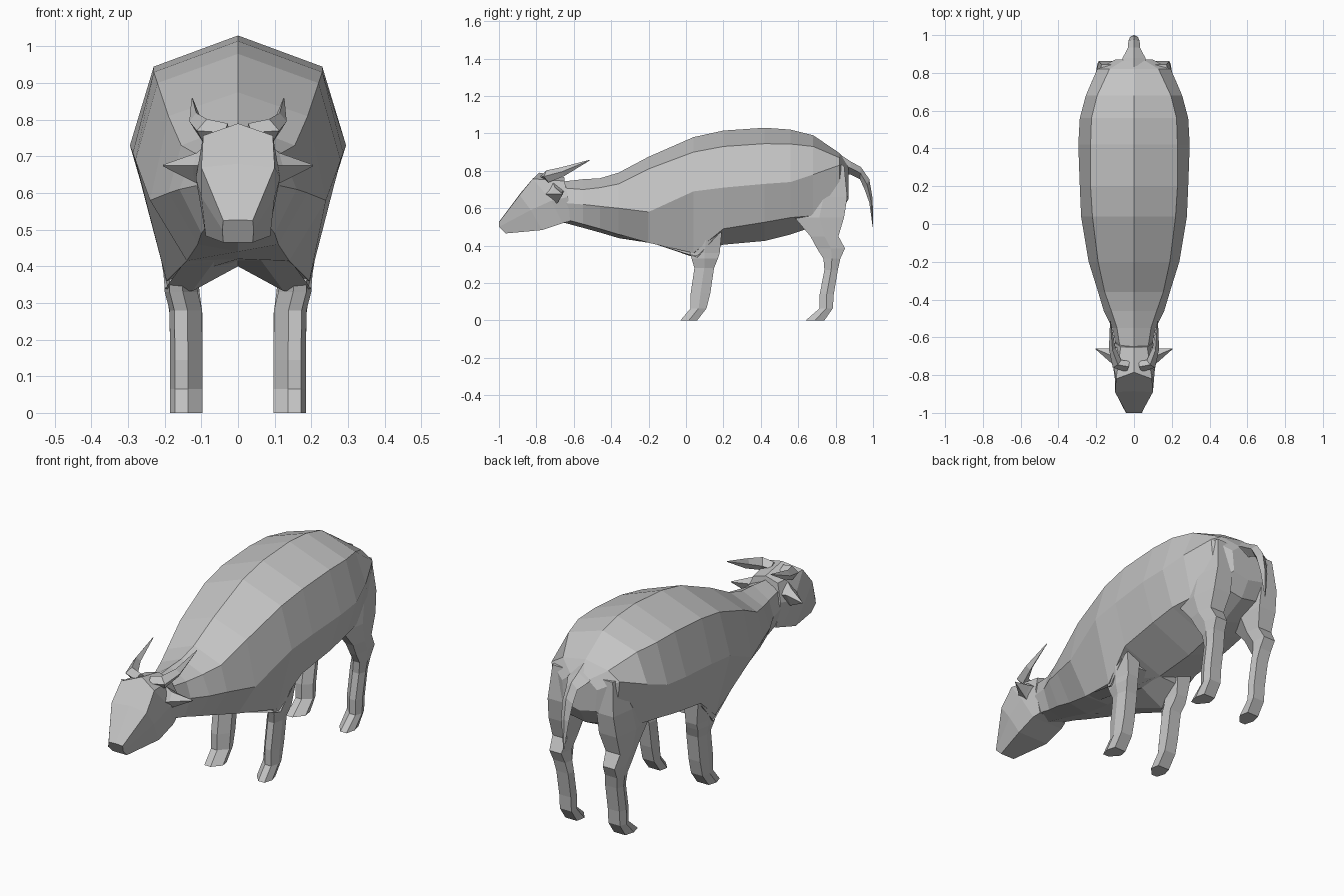
import bpy, bmesh
from mathutils import Vector

hide = bpy.data.materials.new("grey hide")
hide.diffuse_color = (0.55, 0.55, 0.55, 1)


def loft(name, rings, mirror=False):
    """Skin equal-length rings of points, cap both ends, optionally mirror in x."""
    bm = bmesh.new()
    loops = [[bm.verts.new(p) for p in ring] for ring in rings]
    n = len(loops[0])
    for a, b in zip(loops, loops[1:]):
        for i in range(n):
            j = (i + 1) % n
            bm.faces.new((a[i], a[j], b[j], b[i]))
    bm.faces.new(loops[0])
    bm.faces.new(loops[-1])
    bmesh.ops.remove_doubles(bm, verts=bm.verts, dist=0.0005)
    bmesh.ops.recalc_face_normals(bm, faces=bm.faces)
    mesh = bpy.data.meshes.new(name)
    bm.to_mesh(mesh)
    bm.free()
    mesh.materials.append(hide)
    ob = bpy.data.objects.new(name, mesh)
    bpy.context.collection.objects.link(ob)
    if mirror:
        ob.modifiers.new("mirror", 'MIRROR').use_mirror_merge = False
    return ob


def both_sides(half):
    """Close a right-hand half outline with its left-hand copy."""
    return half + [(-x, y, z) for x, y, z in reversed(half) if x > 0]


# Body and neck: y, top z, upper x z, widest x z, lower x z, belly z
sections = [
    (-.68, .74, .07, .71, .09, .63, .07, .55, .53),
    (-.55, .755, .09, .70, .115, .62, .08, .515, .495),
    (-.46, .76, .12, .71, .16, .61, .10, .49, .47),
    (-.36, .79, .155, .73, .19, .60, .11, .46, .44),
    (-.20, .875, .19, .81, .24, .58, .14, .415, .42),
    (.04, .98, .22, .90, .28, .69, .195, .36, .41),
    (.20, 1.015, .23, .93, .287, .71, .225, .49, .405),
    (.42, 1.03, .23, .945, .295, .73, .23, .525, .425),
    (.56, 1.02, .225, .943, .287, .74, .225, .55, .46),
    (.68, .99, .195, .93, .255, .78, .205, .56, .50),
    (.82, .895, .13, .87, .195, .83, .17, .60, .57),
    (.87, .84, .05, .82, .10, .78, .09, .67, .65),
]
loft("body", [both_sides([(0, y, zt), (xu, y, zu), (xm, y, zm), (xl, y, zl), (0, y, zb)])
              for y, zt, xu, zu, xm, zm, xl, zl, zb in sections])

# Brisket: wedge between chest and the tops of the front legs
loft("brisket", [
    [(.14, -.2, .42), (.06, -.2, .42), (0, -.2, .425), (0, -.2, .5)],
    [(.20, .06, .338), (.125, .06, .332), (0, .06, .40), (0, .06, .55)],
    [(.21, .17, .46), (.12, .17, .42), (0, .19, .41), (0, .19, .5)]], True)

# Head: half outlines from muzzle to back of the skull, raised along the forehead
loft("head", [both_sides(h) for h in (
    [(0, -1, .527), (.04, -1, .525), (.043, -1, .50), (.04, -.965, .465)],
    [(0, -.885, .68), (.10, -.89, .67), (.10, -.83, .59), (.088, -.77, .483)],
    [(0, -.785, .79), (.095, -.82, .757), (.115, -.72, .64), (.09, -.66, .52)],
    [(0, -.65, .765), (.07, -.65, .745), (.10, -.63, .66), (.08, -.62, .53)])])

# Legs: six-sided rings given as z, front y, back y, inner x, outer x
HEX = [(1, .5), (.85, 0), (.45, 0), (0, .5), (.1, 1), (.85, 1)]


def leg(name, rings):
    loft(name, [[(x0 + u * (x1 - x0), y0 + v * (y1 - y0), z) for u, v in HEX]
                for z, y0, y1, x0, x1 in rings], mirror=True)


leg("front_leg", [
    (.60, .00, .20, .08, .22), (.46, .03, .19, .11, .217), (.36, .02, .18, .115, .20),
    (.33, .03, .17, .11, .20), (.28, .045, .15, .098, .187), (.145, .025, .13, .097, .185),
    (.065, .025, .11, .097, .185), (0, -.03, .06, .097, .185)])
leg("hind_leg", [
    (.83, .74, .845, .10, .185), (.66, .61, .862, .08, .207), (.55, .58, .845, .08, .215),
    (.45, .665, .815, .10, .21), (.385, .70, .85, .11, .20), (.33, .735, .825, .105, .195),
    (.27, .74, .812, .097, .187), (.14, .715, .79, .097, .185),
    (.065, .715, .785, .097, .185), (0, .64, .74, .097, .185)])


# Horns: four-sided tapered sweep, rising outward and back
def sweep(name, path, mirror=False):
    rings = []
    for i, (c, w, h) in enumerate(path):
        a, b = Vector(path[max(i - 1, 0)][0]), Vector(path[min(i + 1, len(path) - 1)][0])
        t = (b - a).normalized()
        side = t.cross(Vector((0, 0, 1))).normalized()
        up = side.cross(t)
        c = Vector(c)
        rings.append([c + side * w, c + up * h, c - side * w, c - up * h])
    loft(name, rings, mirror)


sweep("horn", [((.03, -.755, .765), .03, .025), ((.09, -.74, .77), .03, .033),
               ((.115, -.66, .795), .018, .025), ((.125, -.515, .857), .002, .002)], True)

# Ears: pointed, sticking out sideways below the horns
tip = (.205, -.66, .675)
loft("ear", [[(.09, -.77, .675), (.085, -.71, .735), (.085, -.65, .69), (.09, -.70, .62)],
             [(.122, -.735, .675), (.112, -.70, .71), (.112, -.66, .69), (.12, -.685, .63)],
             [(tip[0], tip[1] + d, tip[2] + e) for d, e in ((-.002, 0), (0, .002), (.002, 0), (0, -.002))]],
     True)

# Tail: diamond rings given as upper y z, lower y z, half width
loft("tail", [[(0, ya, za), (w, (ya + yb) / 2, (za + zb) / 2), (0, yb, zb),
               (-w, (ya + yb) / 2, (za + zb) / 2)] for ya, za, yb, zb, w in (
    (.82, .89, .82, .78, .06), (.88, .85, .88, .78, .06), (.935, .82, .93, .755, .032),
    (.98, .755, .955, .70, .03), (.998, .65, .98, .63, .022), (1.0, .50, .998, .50, .003))])
